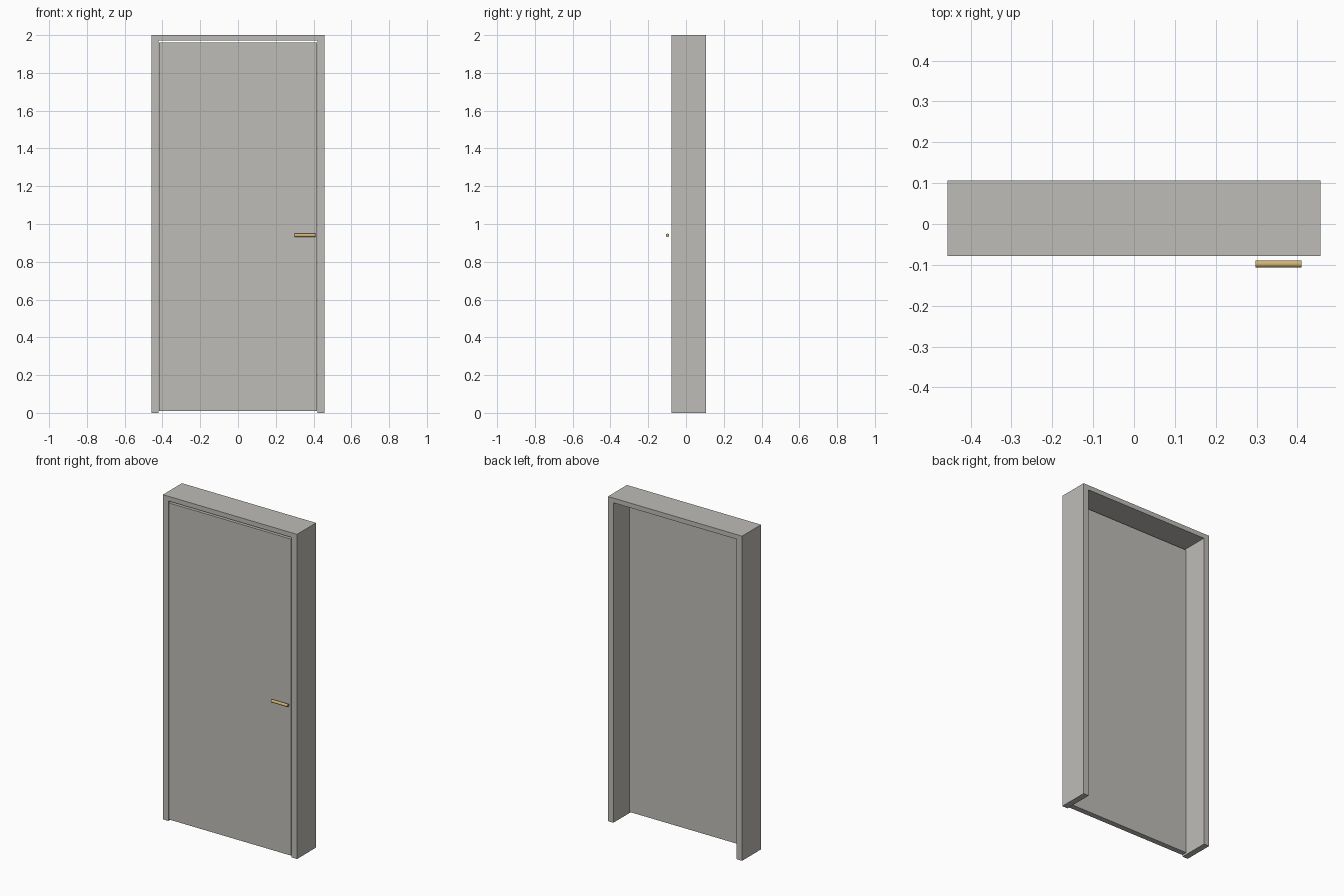
import bpy
import bmesh
from math import radians

old = bpy.data.objects.get("Cube")
if old:
    bpy.data.objects.remove(old, do_unlink=True)


def make_material(name, color, metallic=0.0):
    mat = bpy.data.materials.new(name)
    mat.use_nodes = True
    mat.diffuse_color = color
    bsdf = mat.node_tree.nodes["Principled BSDF"]
    bsdf.inputs["Base Color"].default_value = color
    bsdf.inputs["Metallic"].default_value = metallic
    return mat


def prism(name, outline, y_front, y_back, mat):
    """Extrude an x-z outline from y_front to y_back."""
    bm = bmesh.new()
    face = bm.faces.new([bm.verts.new((x, y_front, z)) for x, z in outline])
    result = bmesh.ops.extrude_face_region(bm, geom=[face])
    moved = [v for v in result["geom"] if isinstance(v, bmesh.types.BMVert)]
    bmesh.ops.translate(bm, verts=moved, vec=(0, y_back - y_front, 0))
    bmesh.ops.recalc_face_normals(bm, faces=bm.faces)
    mesh = bpy.data.meshes.new(name)
    bm.to_mesh(mesh)
    bm.free()
    mesh.materials.append(mat)
    obj = bpy.data.objects.new(name, mesh)
    bpy.context.collection.objects.link(obj)
    return obj


grey = make_material("warm_grey", (0.515, 0.505, 0.475, 1))
brass = make_material("brass", (0.62, 0.45, 0.17, 1))

FRONT, BACK = -0.078, 0.107
OUTER, INNER = 0.457, 0.42
HEAD = 1.971

# Door frame: two jambs joined by a head, open at the floor
right_half = [(INNER, HEAD), (INNER, 0), (OUTER, 0), (OUTER, 2)]
left_half = [(-x, z) for x, z in reversed(right_half)]
prism("door_frame", right_half + left_half, FRONT, BACK, grey)

# Door leaf: flush with the front, small gaps all round
leaf_x, leaf_bottom, leaf_top = 0.417, 0.01, 1.96
prism("door_leaf",
      [(-leaf_x, leaf_bottom), (leaf_x, leaf_bottom),
       (leaf_x, leaf_top), (-leaf_x, leaf_top)],
      FRONT, -0.044, grey)

# Handle: a horizontal round bar standing just off the leaf
bpy.ops.mesh.primitive_cylinder_add(
    vertices=24, radius=0.009, depth=0.112,
    location=(0.354, -0.098, 0.94), rotation=(0, radians(90), 0))
handle = bpy.context.object
handle.name = "door_handle"
handle.data.materials.append(brass)
bpy.ops.object.shade_smooth_by_angle(angle=radians(35))
